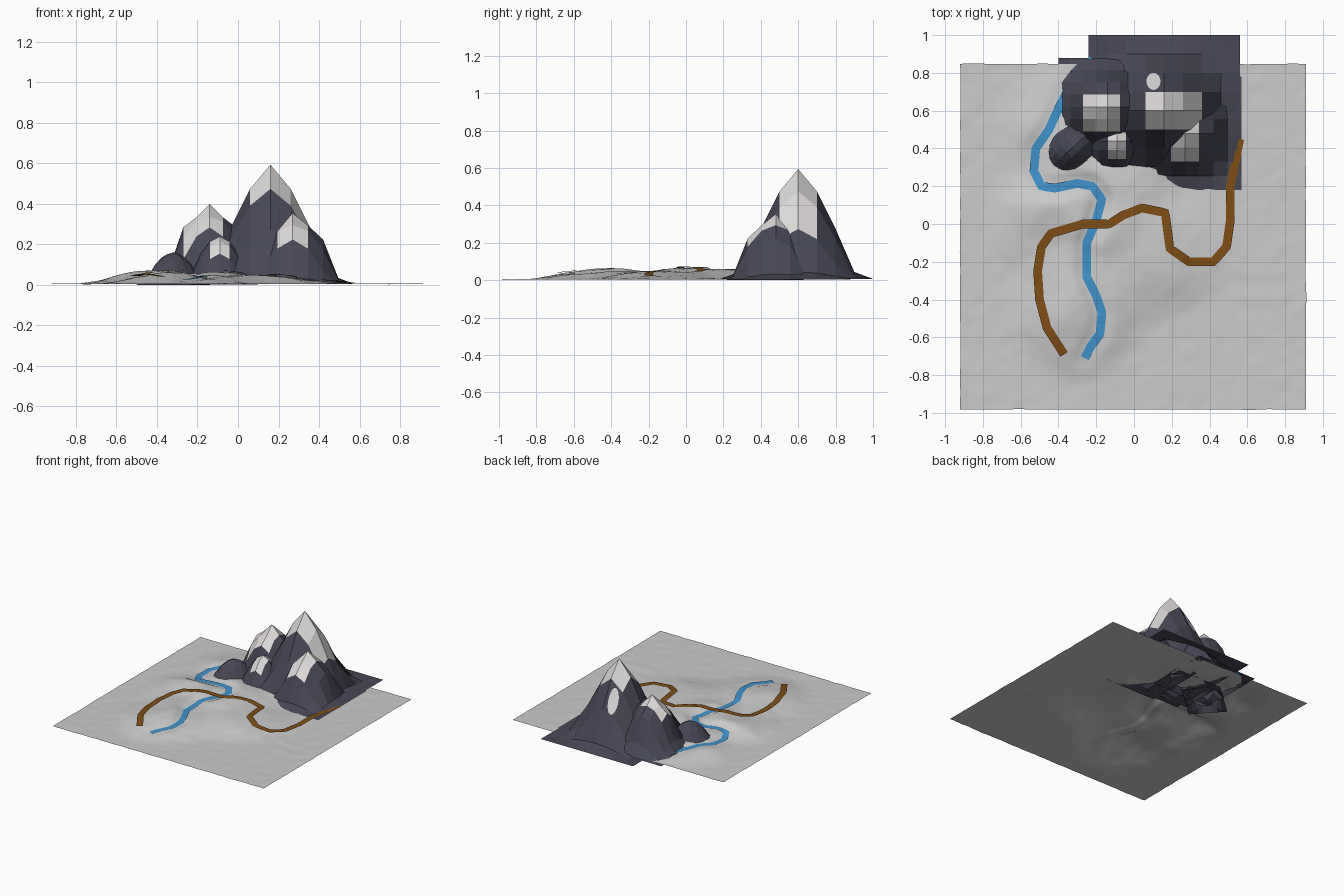
import bpy, bmesh, math
from mathutils import Vector, noise
from mathutils.bvhtree import BVHTree

if "Cube" in bpy.data.objects:
    bpy.data.objects.remove(bpy.data.objects["Cube"])

def material(name, rgb):
    m = bpy.data.materials.new(name)
    m.diffuse_color = (*rgb, 1)
    m.use_nodes = True
    m.node_tree.nodes["Principled BSDF"].inputs["Base Color"].default_value = m.diffuse_color
    return m

ROCK = material("rock", (0.065, 0.065, 0.095))
SNOW = material("snow", (0.72, 0.70, 0.69))
WATER = material("water", (0.05, 0.29, 0.60))
DIRT = material("dirt", (0.21, 0.075, 0.008))

RIVER = [(-.22, .87), (-.31, .80), (-.35, .71), (-.40, .61), (-.45, .5), (-.52, .40),
         (-.53, .28), (-.49, .2), (-.42, .19), (-.3, .215), (-.22, .2), (-.17, .13),
         (-.2, .02), (-.25, -.1), (-.25, -.28), (-.2, -.38), (-.17, -.47),
         (-.18, -.58), (-.23, -.65), (-.26, -.71)]
ROAD = [(-.37, -.69), (-.46, -.55), (-.5, -.4), (-.51, -.25), (-.49, -.12), (-.44, -.05),
        (-.27, 0), (-.13, .0), (-.06, .045), (.04, .085), (.165, .06), (.19, -.13),
        (.29, -.2), (.42, -.2), (.49, -.12), (.51, .02), (.51, .2), (.56, .45)]

# Soft mounds: x, y, height, radius
MOUNDS = [(-.42, .02, .85, .40), (-.15, .12, .8, .42), (-.3, -.45, .85, .42), (.0, -.15, .6, .45),
          (.2, -.12, .35, .4), (-.4, .5, .6, .38), (0, .35, .5, .35)]

def resample(path, step=.02):
    pts = []
    for a, b in zip(path, path[1:]):
        a, b = Vector(a), Vector(b)
        n = max(1, round((b - a).length / step))
        pts += [a.lerp(b, i / n) for i in range(n)]
    return pts + [Vector(path[-1])]

river_pts = resample(RIVER)

def smooth(t):
    t = max(0, min(1, t))
    return t * t * (3 - 2 * t)

def land(x, y, carved=True):
    keep = 1
    for mx, my, h, r in MOUNDS:
        keep *= 1 - h * smooth(1.15 * (1 - math.hypot(x - mx, y - my) / r))
    f = 1 - keep
    h = f * (.062 + .022 * noise.noise((x * 5, y * 5, 1)))
    if carved:
        d = min((p - Vector((x, y))).length for p in river_pts)
        h *= 1 - .35 * smooth(1 - (d - .02) / .06)
    return .011 + h + .0025 * noise.noise((x * 14, y * 14, 7))

def finish(name, bm, mats=(), smooth_shade=False):
    me = bpy.data.meshes.new(name)
    for f in bm.faces:
        f.smooth = smooth_shade
    bm.to_mesh(me)
    bm.free()
    for m in mats:
        me.materials.append(m)
    ob = bpy.data.objects.new(name, me)
    bpy.context.collection.objects.link(ob)
    return ob

# Terrain sheet
bm = bmesh.new()
bmesh.ops.create_grid(bm, x_segments=90, y_segments=90, size=.915)
for v in bm.verts:
    x, y = v.co.x - .005, v.co.y - .067
    v.co = (x + .004 * noise.noise((x * 9, y * 9, 3)), y + .004 * noise.noise((x * 9, y * 9, 5)), land(x, y))
finish("terrain", bm, smooth_shade=True)

# River and road ribbons draped over the land
def ribbon(name, path, width, height, mat):
    pts = resample(path)
    corners = [Vector(p) for p in path]
    bm = bmesh.new()
    rows = []
    for i, p in enumerate(pts):
        t = (pts[min(i + 1, len(pts) - 1)] - pts[max(i - 1, 0)]).normalized()
        side = Vector((-t.y, t.x)) * width / 2
        z = max(height(*(p + side * k)) for k in (-1, 0, 1))
        rows.append([bm.verts.new((*(p + side * k), z)) for k in (1, -1)])
    for a, b in zip(rows, rows[1:]):
        bm.faces.new((a[0], a[1], b[1], b[0]))
    finish(name, bm, [mat])

ribbon("river", RIVER, .046, lambda x, y: land(x, y) + .004, WATER)
ribbon("road", ROAD, .046, lambda x, y: land(x, y, False) + .007, DIRT)

# Mountains: faceted grids raised by a radial profile; snow covers a block of cells
def mountain(name, cx, cy, half, heights, snow=None, n=8, stretch=1, angle=0):
    bm = bmesh.new()
    bmesh.ops.create_grid(bm, x_segments=n, y_segments=n, size=half)
    for f in bm.faces:
        c = f.calc_center_median()
        if snow and snow[0] < c.x < snow[1] and snow[2] < c.y < snow[3]:
            f.material_index = 1
    step = half / (len(heights) - 1)
    for v in bm.verts:
        t = min(v.co.length / step, len(heights) - 1.001)
        i = int(t)
        v.co.z = heights[i] + (heights[i + 1] - heights[i]) * (t - i)
        x, y = v.co.x * stretch, v.co.y
        v.co.x = cx + x * math.cos(angle) - y * math.sin(angle)
        v.co.y = cy + x * math.sin(angle) + y * math.cos(angle)
    tree = BVHTree.FromBMesh(bm)
    finish(name, bm, [ROCK, SNOW])
    return tree

main = mountain("main_peak", .16, .6, .4, [.60, .48, .28, .05, .013], (-.1, .2, -.1, .1))
mountain("front_right_peak", .27, .48, .3, [.36, .30, .23, .04, .012], (-.08, .08, -.15, .04))
mountain("left_peak", -.14, .62, .26, [.405, .34, .29, .10, .01], (-.13, .07, -.1, .07))
mountain("front_middle_peak", -.09, .44, .19, [.245, .22, .16, .05, .008], (-.05, .07, -.09, .09))
mountain("small_rock_peak", -.32, .41, .14, [.167, .155, .12, .05, .006], None, 8, 1.3, math.radians(42))

# Snow patch on the back of the main peak
bm = bmesh.new()
bmesh.ops.create_circle(bm, segments=24, radius=1, cap_ends=True)
bmesh.ops.poke(bm, faces=bm.faces[:])
bmesh.ops.subdivide_edges(bm, edges=bm.edges[:], cuts=2)
for v in bm.verts:
    x, y = .103 + v.co.x * .037, .755 + v.co.y * .045
    hit = main.ray_cast(Vector((x, y, 2)), Vector((0, 0, -1)))[0]
    v.co = (x, y, hit.z + .006)
finish("snow_patch", bm, [SNOW])

# Rest the whole model on z = 0
bpy.context.view_layer.update()
low = min(v.co.z for o in bpy.data.objects for v in o.data.vertices)
for o in bpy.data.objects:
    o.location.z -= low
